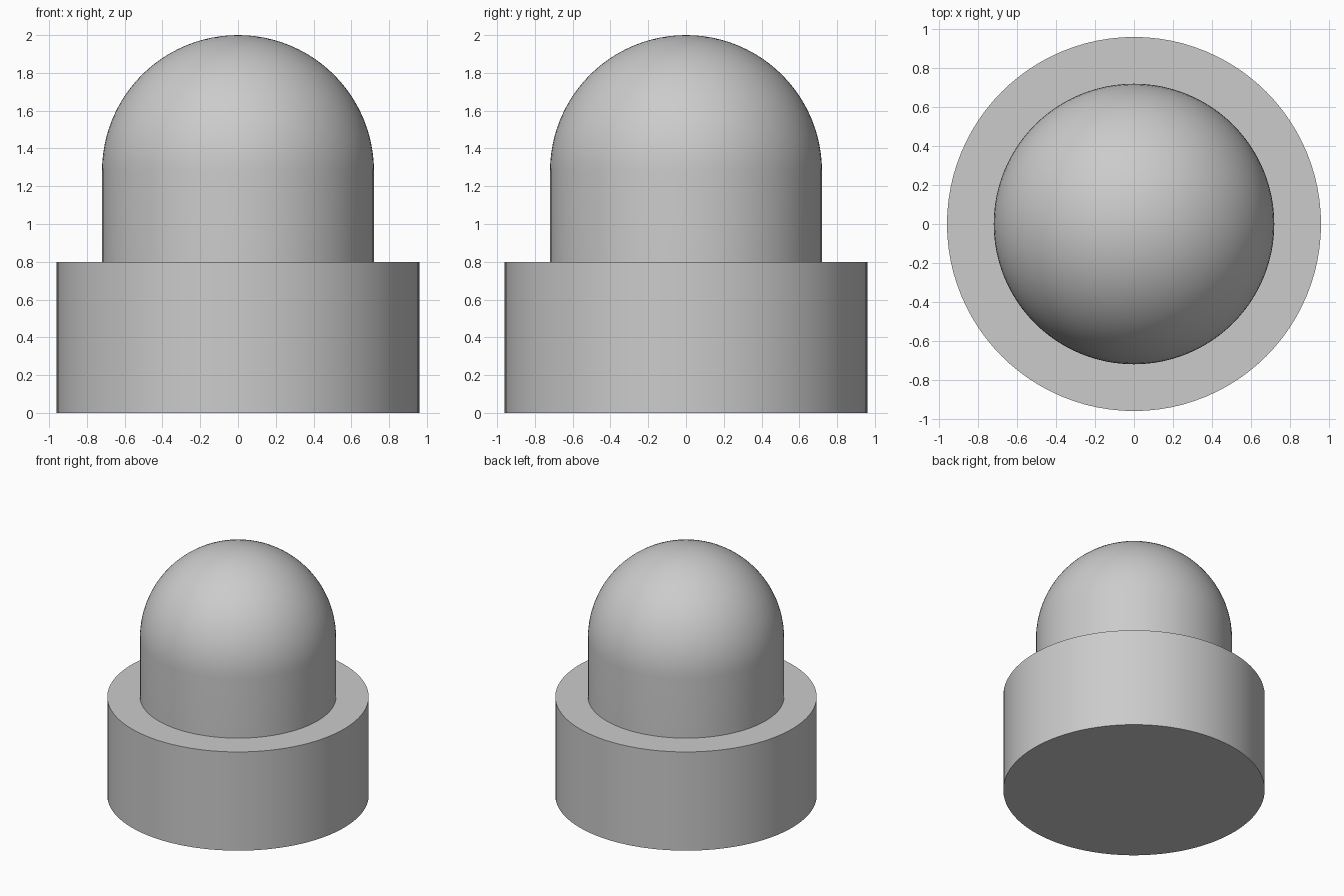
import bpy, bmesh, math

cube = bpy.data.objects.get("Cube")
if cube:
    bpy.data.objects.remove(cube, do_unlink=True)

SEGMENTS = 96
BASE_R, BASE_H = 0.96, 0.8
DOME_R, DOME_Z = 0.72, 1.28
ARC_STEPS = 24

grey = bpy.data.materials.new("plain_grey")
grey.use_nodes = True
colour = (0.6, 0.6, 0.6, 1)
grey.diffuse_color = colour
grey.node_tree.nodes["Principled BSDF"].inputs["Base Color"].default_value = colour


def lathe(name, profile):
    """Revolve (radius, height) points around the z axis."""
    bm = bmesh.new()
    verts = [bm.verts.new((r, 0, z)) for r, z in profile]
    edges = [bm.edges.new(pair) for pair in zip(verts, verts[1:])]
    bmesh.ops.spin(bm, geom=verts + edges, cent=(0, 0, 0), axis=(0, 0, 1),
                   angle=math.tau, steps=SEGMENTS, use_duplicate=False)
    bmesh.ops.remove_doubles(bm, verts=bm.verts, dist=1e-5)
    bmesh.ops.recalc_face_normals(bm, faces=bm.faces)
    mesh = bpy.data.meshes.new(name)
    bm.to_mesh(mesh)
    bm.free()
    mesh.materials.append(grey)
    obj = bpy.data.objects.new(name, mesh)
    bpy.context.collection.objects.link(obj)
    bpy.ops.object.select_all(action="DESELECT")
    obj.select_set(True)
    bpy.context.view_layer.objects.active = obj
    bpy.ops.object.shade_smooth_by_angle(angle=math.radians(30))
    return obj


# Wide base drum and the narrower domed post, as one closed solid
arc = [(DOME_R * math.cos(a), DOME_Z + DOME_R * math.sin(a))
       for a in (math.pi / 2 * i / ARC_STEPS for i in range(ARC_STEPS))]
top = (0, DOME_Z + DOME_R)
lathe("domed_cap", [(0, 0), (BASE_R, 0), (BASE_R, BASE_H), (DOME_R, BASE_H)] + arc + [top])
